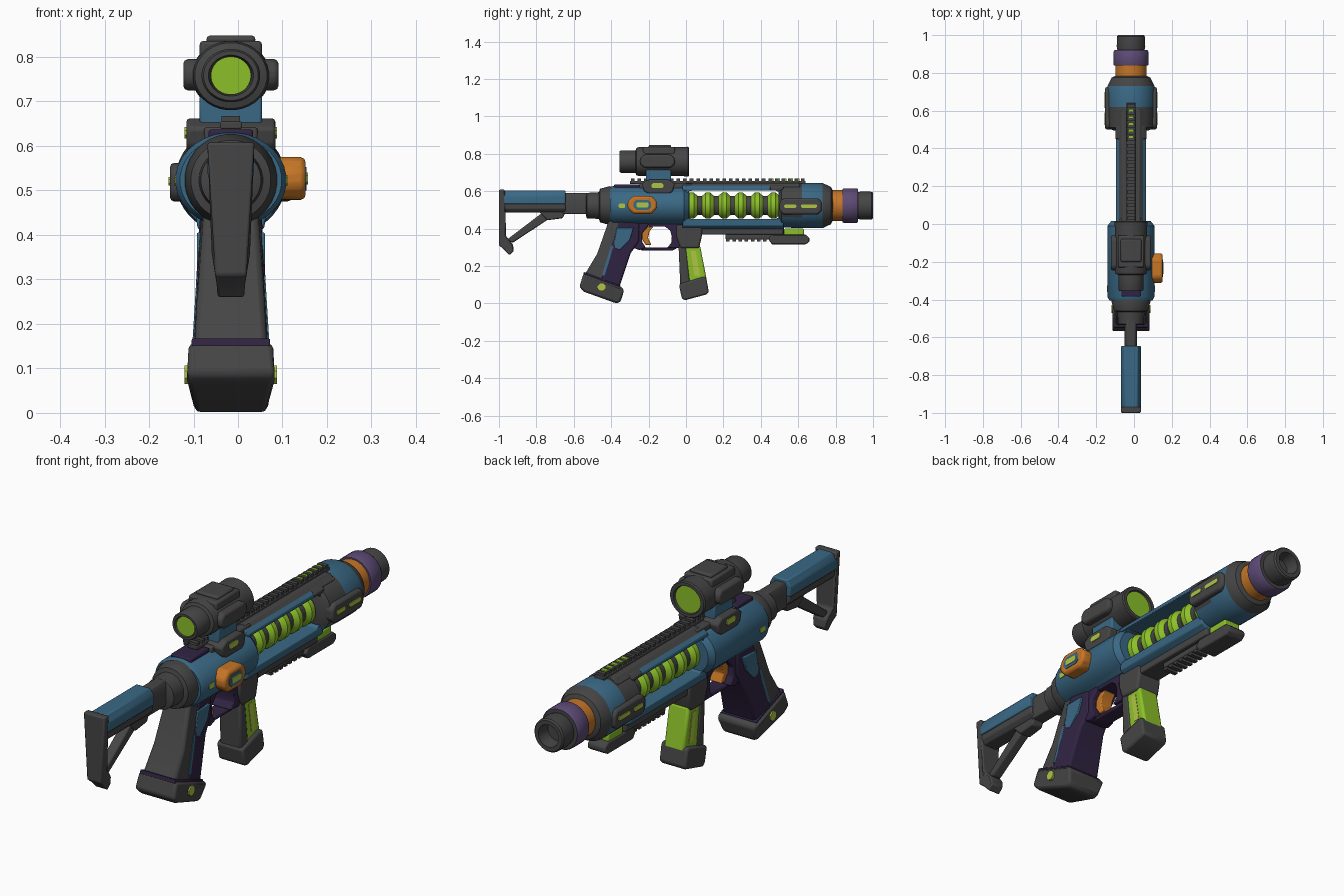
import bpy, bmesh, math

X0 = -0.016   # centre line of the blaster
AX = 0.523    # height of the barrel axis

def mat(name, c):
    m = bpy.data.materials.new(name)
    m.diffuse_color = (*c, 1)
    return m

GREY = mat("dark grey", (0.06, 0.06, 0.06))
BLUE = mat("steel blue", (0.042, 0.14, 0.235))
GREEN = mat("glow green", (0.262, 0.53, 0.022))
PALE = mat("pale green", (0.43, 0.56, 0.06))
ORANGE = mat("orange", (0.56, 0.18, 0.02))
PURPLE = mat("purple", (0.11, 0.07, 0.18))
PLUM = mat("dark plum", (0.03, 0.017, 0.055))

def finish(name, bm, mats, bevel=0.0):
    bmesh.ops.recalc_face_normals(bm, faces=bm.faces)
    me = bpy.data.meshes.new(name)
    bm.to_mesh(me)
    bm.free()
    for m in mats:
        me.materials.append(m)
    ob = bpy.data.objects.new(name, me)
    bpy.context.collection.objects.link(ob)
    if bevel:
        b = ob.modifiers.new("bevel", 'BEVEL')
        b.width, b.segments, b.limit_method = bevel, 2, 'ANGLE'
    return ob

def loft(name, rings, mats, ids=None, bevel=0.0):
    """Skin a list of equal rings and cap both ends."""
    bm = bmesh.new()
    vs = [[bm.verts.new(p) for p in r] for r in rings]
    n = len(vs[0])
    for i in range(len(vs) - 1):
        for k in range(n):
            f = bm.faces.new((vs[i][k], vs[i][(k + 1) % n], vs[i + 1][(k + 1) % n], vs[i + 1][k]))
            f.material_index = ids[i] if ids else 0
    bm.faces.new(vs[0]).material_index = ids[0] if ids else 0
    bm.faces.new(vs[-1]).material_index = ids[-1] if ids else 0
    return finish(name, bm, mats, bevel)

def lathe(name, prof, mats, ids=None, zc=AX, sx=1.0, seg=32):
    rings = [[(X0 + sx * r * math.cos(2 * math.pi * (k + .5) / seg), y,
               zc + r * math.sin(2 * math.pi * (k + .5) / seg)) for k in range(seg)] for y, r in prof]
    return loft(name, rings, mats, ids)

def side(name, pts, hw, m, bevel=0.006, xa=None, xb=None):
    """Prism from a (y, z[, half width]) outline, across x."""
    w = [p[2] if len(p) > 2 else hw for p in pts]
    a = [(X0 - h if xa is None else xa, p[0], p[1]) for p, h in zip(pts, w)]
    b = [(X0 + h if xb is None else xb, p[0], p[1]) for p, h in zip(pts, w)]
    return loft(name, [a, b], [m], None, bevel)

def along(name, half, y0, y1, m, bevel=0.005):
    """Prism along y from the right half of an (x, z) section."""
    sec = half + [(-x, z) for x, z in reversed(half)]
    return loft(name, [[(X0 + x, y, z) for x, z in sec] for y in (y0, y1)], [m], None, bevel)

def box(name, hw, y0, y1, z0, z1, m, bevel=0.006):
    return along(name, [(hw, z0), (hw, z1)], y0, y1, m, bevel)

def octo(y0, y1, z0, z1, c):
    return [(y0 + c, z0), (y1 - c, z0), (y1, z0 + c), (y1, z1 - c),
            (y1 - c, z1), (y0 + c, z1), (y0, z1 - c), (y0, z0 + c)]

def pair(name, outline, x_in, x_out, m, bevel=0.0):
    """The same plate on the left and right sides."""
    for s, tag in ((-1, "left"), (1, "right")):
        side(f"{name}_{tag}", outline, 0, m, bevel, X0 + s * x_in, X0 + s * x_out)

# receiver and rear hub
lathe("receiver", [(-.405, .098), (-.385, .107), (-.01, .107), (.015, .09)], [BLUE], sx=1.17)
lathe("rear_hub", [(-.535, .055), (-.53, .068), (-.465, .072), (-.46, .09), (-.41, .104), (-.395, .1)], [GREY])
box("receiver_top", .06, -.25, .03, .6, .642, GREY)
box("rear_top_plate", .05, -.385, -.25, .6, .637, PLUM)
pair("receiver_light", octo(-.36, -.325, .51, .535, .006), .1, .127, PALE)

# stock
along("stock_tube", [(.03, .478), (.033, .5), (.033, .57), (.022, .59)], -.66, -.5, GREY)
along("stock_cheek", [(.052, .532), (.052, .575), (.035, .604)], -.975, -.645, BLUE)
along("stock_underside", [(.03, .487), (.046, .505), (.046, .535)], -.975, -.645, GREY)
side("stock_bracket", [(-.79, .495), (-.64, .495), (-.66, .455), (-.74, .445)], .028, GREY)
side("butt_plate", [(-1, .608, .053), (-.968, .608, .053), (-.962, .36, .042), (-.925, .315, .034),
                    (-.92, .28, .03), (-.945, .258, .03), (-.975, .29, .032), (-1, .31, .036)], .04, GREY)
side("stock_strut", [(-.965, .335), (-.925, .325), (-.72, .46), (-.72, .495), (-.755, .495)], .022, GREY)

# pistol grip
side("grip_back", [(-.41, .45, .06), (-.33, .45, .068), (-.43, .1, .088), (-.55, .14, .082), (-.475, .265, .074)], .07, GREY, .012)
side("grip_front", [(-.355, .45, .07), (-.25, .43, .06), (-.25, .33, .058), (-.295, .27, .066),
                    (-.36, .075, .082), (-.46, .11, .09)], .07, PLUM, .01)
pair("grip_panel", [(-.37, .405), (-.28, .405), (-.3, .34), (-.355, .285), (-.39, .3)], .05, .0765, BLUE, .003)
for s in (-1, 1):
    side("grip_stripe", [(-.4, .31, s * .077), (-.385, .31, s * .077), (-.435, .15, s * .087), (-.45, .15, s * .087)],
         0, BLUE, 0, X0)
side("grip_band", [(-.546, .168), (-.35, .095), (-.352, .07), (-.55, .15)], .088, PLUM, .003)
side("grip_base", [(-.548, .16, .094), (-.57, .088, .102), (-.545, .062, .095), (-.372, 0, .08),
                   (-.35, .008, .08), (-.33, .072, .098), (-.345, .087, .094)], .1, GREY, .014)
pair("grip_light", octo(-.472, -.43, .065, .107, .013), .08, .104, PALE)

# trigger housing and trigger
side("trigger_rear_frame", [(-.34, .45), (-.34, .32), (-.25, .285), (-.215, .298), (-.235, .33), (-.235, .375), (-.205, .41), (-.19, .45)], .055, PLUM)
side("trigger_guard", [(-.265, .305), (-.24, .284), (-.07, .284), (-.04, .3), (-.06, .31), (-.09, .299), (-.22, .299)], .035, PLUM, .004)
side("trigger_front_frame", [(-.2, .45), (-.2, .41), (-.11, .41), (-.085, .39), (-.076, .36), (-.078, .325), (-.1, .298),
                             (-.04, .295), (.02, .37), (.02, .45)], .05, PLUM, .004)
side("trigger", [(-.235, .41), (-.175, .41), (-.195, .385), (-.203, .35), (-.185, .312), (-.215, .312), (-.236, .345)], .03, ORANGE, .004)

# foregrip: green cell with a grey back
side("foregrip_mount", [(-.05, .42), (-.052, .36), (-.03, .295), (.07, .295), (.085, .36), (.085, .42)], .06, GREY, .01)
side("foregrip_cell", [(-.03, .31), (.075, .31), (.112, .12), (.0, .08)], .05, GREEN, .01)
side("foregrip_back", [(-.04, .31), (.0, .31), (.025, .09), (-.03, .08)], .054, GREY, .01)
pair("foregrip_glint", [(.025, .28), (.052, .28), (.075, .15), (.045, .15)], .04, .052, PALE)
side("foregrip_base", [(-.038, .1), (-.02, .108), (.09, .142), (.108, .138), (.122, .06), (.11, .048), (-.005, .017), (-.022, .025)], .066, GREY, .01)

# window beams and coil
along("lower_beam", [(.045, .395), (.075, .415), (.08, .452)], -.02, .52, BLUE)
along("upper_beam", [(.08, .603), (.08, .618), (.062, .632)], -.02, .45, BLUE, .003)
along("upper_beam_front", [(.08, .603), (.082, .618), (.064, .632)], .45, .52, GREY, .003)
along("upper_cap", [(.074, .622), (.046, .645)], .0, .61, GREY, .003)
for y, s in ((.0, 1), (.505, -1)):
    for z, t in ((.45, 1), (.605, -1)):
        pts = [(y, z), (y + s * .03, z), (y + s * .01, z + t * .01), (y, z + t * .03)]
        side("window_corner", pts, .075, BLUE, 0)
prof, ids = [(-.01, .05)], []
for i in range(6):
    c = .03 + i * .0875
    prof += [(c - .032, .052), (c - .012, .07), (c + .012, .07), (c + .032, .052)]
    ids += [1, 0, 0, 0]
lathe("energy_coil", prof + [(.51, .05)], [GREEN, GREY], ids + [1], sx=.95, seg=24)

# front collar: blue band, grey front chamfer, grey upper rear
col = lathe("front_collar", [(.495, .09), (.51, .117), (.62, .121), (.73, .121), (.775, .1), (.785, .08)],
            [GREY, BLUE], [0, 0, 1, 0, 0], sx=1.03, seg=40)
for p in col.data.polygons:
    if p.center.y < .72 and p.center.z < .46:
        p.material_index = 1
pair("collar_panel", octo(.5, .725, .475, .562, .02), .09, .137, GREY, .01)
for a, b in ((.525, .59), (.615, .7)):
    pair("collar_light", octo(a, b, .511, .53, .006), .13, .1405, PALE)

# muzzle
lathe("muzzle", [(.77, .078), (.775, .083), (.838, .083), (.838, .09), (.845, .093), (.912, .093), (.92, .088),
                 (.92, .072), (.94, .076), (.993, .074), (1, .068), (1, .05), (.94, .044)],
      [ORANGE, PURPLE, GREY], [0, 0, 1, 1, 1, 1, 2, 2, 2, 2, 2, 2])

# top rail
box("top_rail", .024, -.3, .64, .638, .655, GREY, .003)
for i in range(27):
    y = -.295 + i * .035
    box("top_rail_tooth", .021, y, y + .019, .65, .667, GREY, 0)
for i in range(5):
    y = .452 + i * .035
    box("top_rail_light", .014, y + .003, y + .016, .655, .6685, GREEN, 0)

# lower rail and emitter
box("lower_rail", .05, .06, .52, .368, .405, GREY)
box("lower_rail_core", .032, .21, .5, .342, .37, GREY)
for i in range(8):
    y = .215 + i * .033
    box("lower_rail_tooth", .03, y, y + .018, .33, .345, GREY, 0)
side("lower_emitter", [(.44, .345), (.46, .315), (.64, .315), (.66, .33), (.66, .35), (.64, .368), (.46, .368)], .045, GREY)
box("emitter_light", .04, .525, .63, .36, .4, GREEN)
box("emitter_bracket", .03, .47, .525, .36, .41, GREY)

# scope mount
side("scope_mount", [(-.225, .6), (-.235, .64), (-.2, .662), (-.09, .662), (-.06, .64), (-.07, .6), (-.09, .585), (-.2, .585)], .1, GREY, .008)
pair("mount_light", octo(-.185, -.12, .617, .643, .008), .09, .104, PALE)
box("scope_neck", .07, -.215, -.08, .64, .715, BLUE)

# scope with recessed lenses
lathe("scope_body", [(-.335, .042), (-.355, .046), (-.355, .056), (-.348, .06), (-.27, .06), (-.265, .074), (-.25, .078),
                     (-.02, .078), (.01, .08), (.016, .076), (.016, .062), (-.01, .058)], [GREY], zc=.758, sx=1.1)
for nm, y, r in (("rear_lens", -.345, .043), ("front_lens", .004, .06)):
    lathe(nm, [(y - .004, r), (y + .004, r)], [GREEN], zc=.758, sx=1.05)
box("scope_top", .07, -.23, -.06, .79, .836, GREY, .008)
box("scope_top_cap", .055, -.2, -.08, .83, .848, GREY, .008)
pair("scope_knob", octo(-.245, -.06, .725, .795, .02), .06, .107, GREY, .01)

# orange side switch, right side only
side("side_switch", octo(-.312, -.155, .478, .575, .03), 0, ORANGE, .012, .085, .152)
side("switch_inset", octo(-.28, -.187, .5, .553, .015), 0, BLUE, 0, .14, .1545)
side("switch_light", octo(-.265, -.2, .513, .54, .006), 0, PALE, 0, .14, .157)

# smooth curved surfaces, keep hard edges
for o in bpy.data.objects:
    o.select_set(True)
    bpy.context.view_layer.objects.active = o
bpy.ops.object.shade_smooth_by_angle(angle=math.radians(35))
